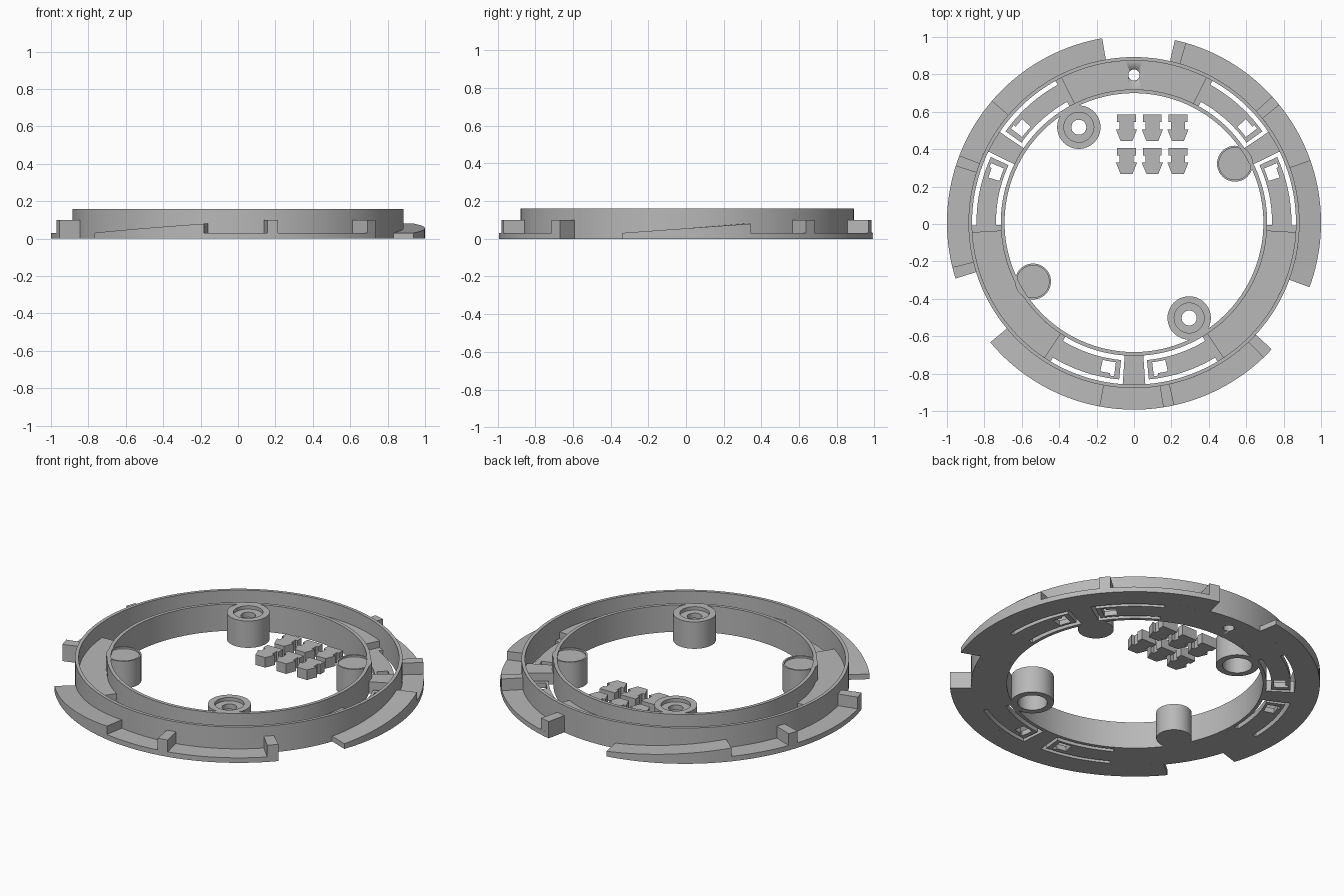
import bpy, bmesh
from math import sin, cos, pi, radians, ceil
from mathutils import Vector

cube = bpy.data.objects.get("Cube")
if cube:
    bpy.data.objects.remove(cube, do_unlink=True)

GREY = bpy.data.materials.new("plain grey")
GREY.use_nodes = True
GREY.diffuse_color = (0.48, 0.48, 0.48, 1)
GREY.node_tree.nodes["Principled BSDF"].inputs["Base Color"].default_value = (0.48, 0.48, 0.48, 1)

CENTRE = Vector((0, 0.0075, 0))
HEIGHT = 0.16
R_IN, R_IN_WALL = 0.692, 0.712      # inner wall
R_OUT_WALL, R_OUT = 0.866, 0.885    # outer wall
FLOOR, THIN = 0.07, 0.03            # thick floor and flexible tongues


def finish(name, bm, smooth=True):
    bmesh.ops.recalc_face_normals(bm, faces=bm.faces)
    mesh = bpy.data.meshes.new(name)
    bm.to_mesh(mesh)
    bm.free()
    mesh.materials.append(GREY)
    obj = bpy.data.objects.new(name, mesh)
    obj.location = CENTRE
    bpy.context.collection.objects.link(obj)
    bpy.ops.object.select_all(action='DESELECT')
    obj.select_set(True)
    bpy.context.view_layer.objects.active = obj
    if smooth:
        bpy.ops.object.shade_smooth_by_angle(angle=radians(30))
    return obj


def sector(bm, r0, r1, a0, a1, z0, z1, z_end=None):
    """Solid arc between two radii; its top may slope from z1 to z_end."""
    z_end = z1 if z_end is None else z_end
    n = max(1, ceil(abs(a1 - a0) / 2))
    rows = []
    for i in range(n + 1):
        t = i / n
        a = radians(a0 + (a1 - a0) * t)
        top = z1 + (z_end - z1) * t
        rows.append([bm.verts.new((r * cos(a), r * sin(a), z))
                     for r, z in ((r0, z0), (r1, z0), (r1, top), (r0, top))])
    for p, q in zip(rows, rows[1:]):
        for k in range(4):
            m = (k + 1) % 4
            bm.faces.new((p[k], p[m], q[m], q[k]))
    bm.faces.new(rows[0])
    bm.faces.new(rows[-1][::-1])


def lathe(name, profile, x=0, y=0, steps=48, closed=True):
    """Turn a profile of (radius, height) points about a vertical axis."""
    bm = bmesh.new()
    rings = []
    for r, z in profile:
        if r == 0:
            rings.append([bm.verts.new((x, y, z))] * steps)
        else:
            rings.append([bm.verts.new((x + r * cos(2 * pi * i / steps),
                                        y + r * sin(2 * pi * i / steps), z))
                          for i in range(steps)])
    pairs = list(zip(rings, rings[1:]))
    if closed:
        pairs.append((rings[-1], rings[0]))
    for a, b in pairs:
        for i in range(steps):
            j = (i + 1) % steps
            corners = list(dict.fromkeys((a[i], a[j], b[j], b[i])))
            bm.faces.new(corners)
    return finish(name, bm)


# Two concentric walls
for name, r0, r1 in (("inner_wall", R_IN, R_IN_WALL), ("outer_wall", R_OUT_WALL, R_OUT)):
    lathe(name, [(r0, 0), (r1, 0), (r1, HEIGHT), (r0, HEIGHT)], steps=180)

# Thick floor sections between the walls
floors = []
for mid in (90, 210, 330):
    bm = bmesh.new()
    sector(bm, R_IN_WALL, R_OUT_WALL, mid - 26.6, mid + 26.6, 0, FLOOR)
    floors.append(finish("floor_section", bm))

# Round hole through the back floor section
cutter = lathe("hole_cutter", [(0, -0.1), (0.03, -0.1), (0.03, 0.2), (0, 0.2)],
               y=0.789, steps=32, closed=False)
cutter.hide_render = True
bpy.context.view_layer.objects.active = floors[0]
cut = floors[0].modifiers.new("hole", 'BOOLEAN')
cut.operation = 'DIFFERENCE'
cut.object = cutter
bpy.ops.object.modifier_apply(modifier="hole")
bpy.data.objects.remove(cutter, do_unlink=True)

# Pairs of flexible tongues with a notch, either side of a short bridge
for mid in (30, 150, 270):
    bm = bmesh.new()
    sector(bm, R_IN_WALL, R_OUT_WALL, mid - 4, mid + 4, 0, FLOOR)
    finish("floor_bridge", bm)
    for side, label in ((1, "left"), (-1, "right")):
        bm = bmesh.new()
        for r0, r1, s0, s1 in ((R_IN_WALL, R_OUT_WALL, 31, 33.4),
                               (0.738, 0.842, 12.8, 31),
                               (0.738, 0.753, 7.4, 12.8),
                               (0.828, 0.842, 7.4, 9),
                               (0.815, 0.842, 9, 12.8),
                               (0.738, 0.842, 5.4, 7.4)):
            sector(bm, r0, r1, mid + side * s0, mid + side * s1, 0, THIN)
        finish("tongue_" + label, bm)

# Outer flanges, each with a ramp and two stop blocks
for start in (99.8, 219.8, 339.8):
    bm = bmesh.new()
    sector(bm, R_OUT, 1.0, start, start + 97.6, 0, 0.03)
    finish("flange", bm)
    bm = bmesh.new()
    sector(bm, R_OUT, 1.0, start, start + 39.7, 0.03, 0.031, 0.08)
    finish("flange_ramp", bm)
    for a, b in ((59.2, 62.6), (94, 97.6)):
        bm = bmesh.new()
        sector(bm, R_OUT, 1.0, start + a, start + b, 0.03, 0.1)
        finish("stop_block", bm)

# Bored and solid posts against the inner wall
for sign in (1, -1):
    lathe("bored_post", [(0.116, 0), (0.116, HEIGHT), (0.08, HEIGHT), (0.08, 0.14),
                         (0.04, 0.14), (0.04, 0.11), (0.08, 0.11), (0.08, 0)],
          -0.295 * sign, 0.51 * sign)
    lathe("solid_post", [(0, 0), (0.096, 0), (0.096, HEIGHT), (0.086, HEIGHT),
                         (0.086, 0.15), (0, 0.15)],
          0.54 * sign, 0.315 * sign, closed=False)

# Six loose barbed clips
half = [(0.05, 0.07), (0.05, 0.03), (0.037, 0.03), (0.037, -0.01), (0.056, -0.01), (0.032, -0.07)]
outline = half + [(-x, y) for x, y in reversed(half)]
for cx in (-0.04, 0.098, 0.235):
    for cy in (0.507, 0.33):
        bm = bmesh.new()
        base = bm.faces.new([bm.verts.new((cx + x, cy + y, 0)) for x, y in outline])
        top = bmesh.ops.extrude_face_region(bm, geom=[base])["geom"]
        bmesh.ops.translate(bm, vec=(0, 0, 0.06),
                            verts=[v for v in top if isinstance(v, bmesh.types.BMVert)])
        if base.is_valid and len(bm.faces) == len(outline) + 1:
            bm.faces.new([v for v in reversed(base.verts)])
        finish("clip", bm, smooth=False)
